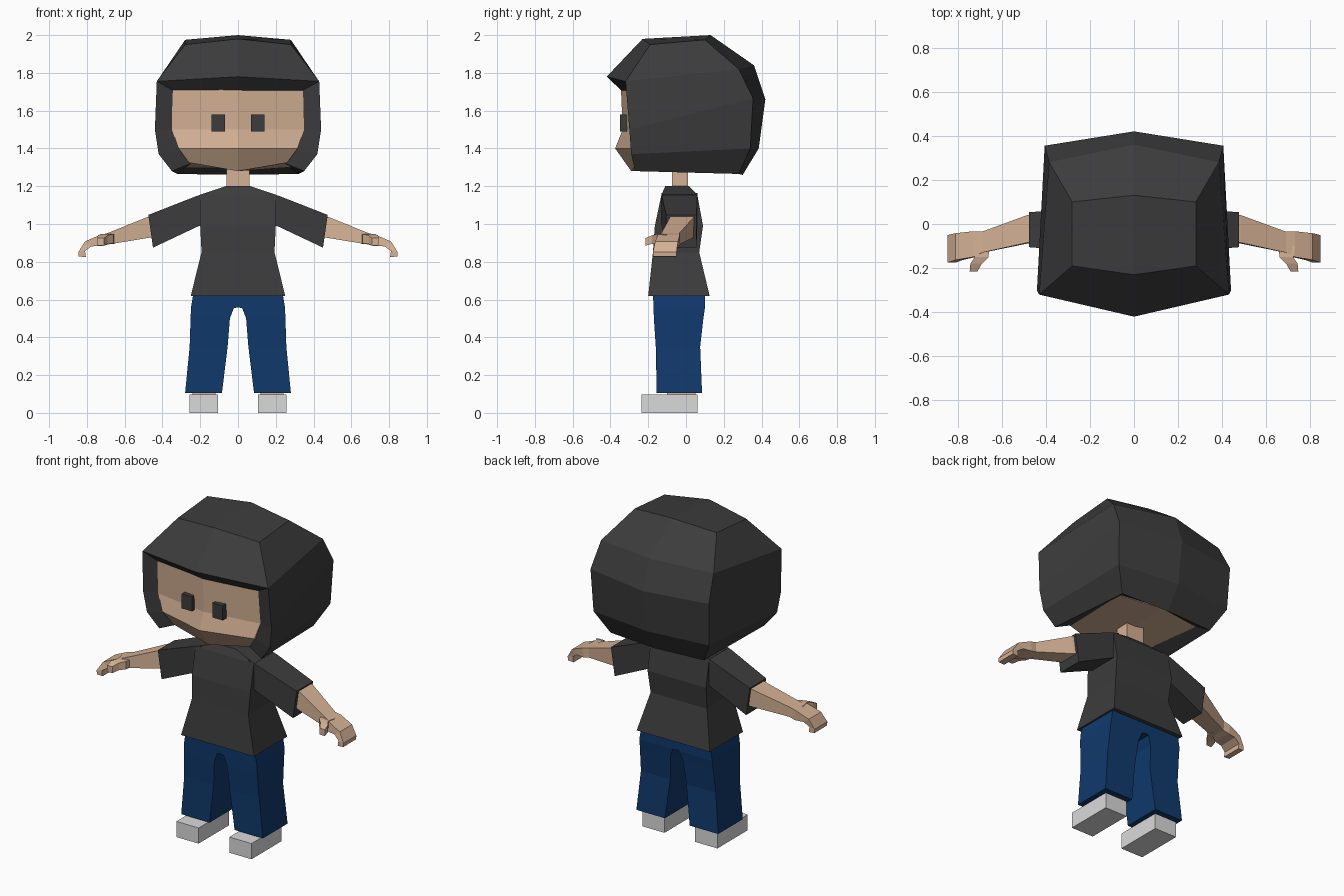
import bpy, bmesh

if "Cube" in bpy.data.objects:
    bpy.data.objects.remove(bpy.data.objects["Cube"])


def material(name, rgb):
    m = bpy.data.materials.new(name)
    m.diffuse_color = (*rgb, 1)
    m.use_nodes = True
    m.node_tree.nodes["Principled BSDF"].inputs["Base Color"].default_value = m.diffuse_color
    return m


DARK = material("charcoal", (0.045, 0.045, 0.045))
SKIN = material("skin", (0.66, 0.44, 0.30))
DENIM = material("denim blue", (0.005, 0.041, 0.15))
SHOE = material("light grey", (0.70, 0.70, 0.70))


def build(name, polys, mat, mirror=True):
    """Make one object from polygons given as corner points, mirrored over x = 0."""
    bm = bmesh.new()
    for side in ((1, -1) if mirror else (1,)):
        for poly in polys:
            pts = [(side * x, y, z) for x, y, z in poly]
            bm.faces.new([bm.verts.new(p) for p in pts[::side]])
    bmesh.ops.remove_doubles(bm, verts=bm.verts, dist=0.0005)
    bmesh.ops.recalc_face_normals(bm, faces=bm.faces)
    me = bpy.data.meshes.new(name)
    bm.to_mesh(me)
    bm.free()
    me.materials.append(mat)
    ob = bpy.data.objects.new(name, me)
    bpy.context.collection.objects.link(ob)
    return ob


def grid(rows):
    """Quads between neighbouring rows of points."""
    return [(a[i], a[i + 1], b[i + 1], b[i])
            for a, b in zip(rows, rows[1:]) for i in range(len(a) - 1)]


def loft(rings):
    """Closed skin over rings, capped at both ends."""
    return grid([r + r[:1] for r in rings]) + [rings[0], rings[-1]]


def level(z, x0, x1, y0, y1):
    return [(x0, y0, z), (x1, y0, z), (x1, y1, z), (x0, y1, z)]


def slice_x(y0, y1, xt, zt, xb, zb):
    """Limb section with a top edge at (xt, zt) and a bottom edge at (xb, zb)."""
    return [(xt, y0, zt), (xt, y1, zt), (xb, y1, zb), (xb, y0, zb)]


# hair: half rows run from the front around the side to the back
top = [(0, -.23, 1.98), (.28, -.19, 1.95), (.28, .10, 1.975), (0, .13, 2.0)]
brow = [(0, -.42, 1.78), (.43, -.32, 1.755), (.385, .28, 1.82), (0, .36, 1.84)]
temple = [(.44, -.30, 1.5), (.405, .355, 1.665), (0, .42, 1.66)]
jaw = [(.42, -.29, 1.37), (.395, .34, 1.40), (0, .385, 1.40)]
nape = [(.35, -.27, 1.28), (.32, .28, 1.265), (0, .30, 1.26)]
outer = brow[:2] + [temple[0], jaw[0]] + nape
inner = [(0, -.335, 1.70), (.33, -.29, 1.70), (.33, -.275, 1.5), (.295, -.27, 1.39),
         (.25, -.25, 1.32), (.26, .2, 1.31), (0, .24, 1.31)]
build("hair", [tuple(top)] + grid([top, brow]) + grid([brow[1:], temple, jaw, nape])
      + grid([outer, inner]), DARK)

# head: face, jaw and underside
head_rows = [
    [(0, -.345, 1.73), (.35, -.295, 1.73), (.33, .2, 1.73), (0, .25, 1.73)],
    [(0, -.335, 1.5), (.35, -.28, 1.5), (.34, .22, 1.5), (0, .28, 1.5)],
    [(0, -.375, 1.4), (.315, -.29, 1.4), (.32, .22, 1.4), (0, .28, 1.4)],
    [(0, -.29, 1.28), (.26, -.26, 1.325), (.28, .21, 1.30), (0, .25, 1.30)],
]
build("head", grid(head_rows) + [head_rows[0], head_rows[-1]], SKIN)
build("eyes", loft([level(z, .07, .14, -.35, -.31) for z in (1.49, 1.58)]), DARK)
build("neck", loft([level(z, -.06, .06, -.075, .01) for z in (1.14, 1.32)]), SKIN, False)

# shirt
build("shirt", loft([level(z, -w, w, y0, y1) for z, w, y0, y1 in (
    (.62, .25, -.20, .125), (.85, .193, -.175, .07), (.99, .20, -.165, .09),
    (1.155, .20, -.13, .06), (1.20, .065, -.11, .015))]), DARK, False)
build("sleeves", loft([slice_x(*s) for s in (
    (-.13, .06, .16, 1.165, .16, 1.005), (-.128, .06, .22, 1.148, .21, .988),
    (-.105, .055, .475, 1.048, .45, .875))]), DARK)

# forearms with curled mitten hands
build("arms", loft([slice_x(*s) for s in (
    (-.08, .045, .44, 1.05, .42, .94), (-.085, .04, .485, 1.035, .465, .928),
    (-.13, -.035, .69, .952, .685, .892), (-.15, -.033, .73, .942, .72, .883),
    (-.163, -.042, .81, .908, .775, .882), (-.175, -.05, .845, .852, .81, .858),
    (-.175, -.05, .843, .828, .805, .825))]), SKIN)
build("thumbs", loft([[(x0, y, z0), (x1, y, z0), (x1, y, z1), (x0, y, z1)]
    for y, x0, x1, z0, z1 in ((-.10, .655, .73, .895, .945), (-.15, .66, .722, .898, .947),
                              (-.18, .69, .742, .895, .94), (-.215, .71, .745, .885, .925))]), SKIN)

# trousers: legs that join above the crotch
build("trousers", loft([level(*s) for s in (
    (.105, .085, .28, -.155, .085), (.35, .055, .256, -.16, .075),
    (.50, .043, .251, -.17, .092), (.555, .022, .249, -.172, .10),
    (.558, 0, .249, -.172, .10), (.64, 0, .235, -.175, .10))]), DENIM)

# ankles and block shoes
build("ankles", loft([level(z, .12, .24, -.10, .05) for z in (.08, .15)]), SKIN)
build("shoes", loft([level(z, .105, .257, -.235, .06) for z in (0, .097)]), SHOE)
